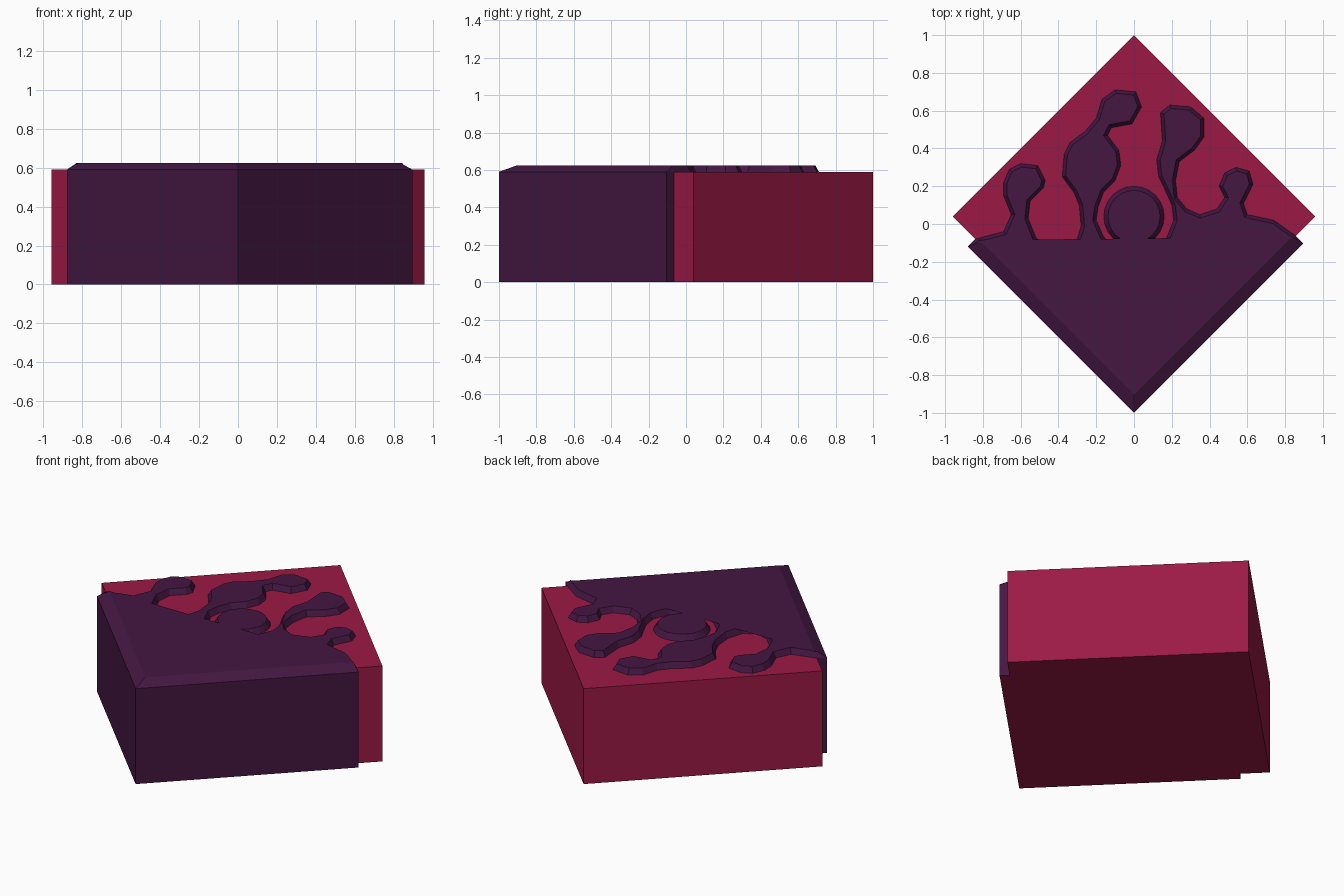
import bpy, bmesh, math
from mathutils import Vector

if "Cube" in bpy.data.objects:
    bpy.data.objects.remove(bpy.data.objects["Cube"])

BODY_H, TOP_H = 0.59, 0.624


def material(name, color):
    m = bpy.data.materials.new(name)
    m.diffuse_color = color
    m.use_nodes = True
    m.node_tree.nodes["Principled BSDF"].inputs["Base Color"].default_value = m.diffuse_color
    return m


RED = material("crimson", (0.33, 0.010, 0.060, 1))
PURPLE = material("dark_purple", (0.058, 0.0085, 0.054, 1))


def loft(name, low, high, z0, z1, mats, bottom=True):
    """Solid between two matching outlines; the last material goes on the underside."""
    bm = bmesh.new()
    a = [bm.verts.new((x, y, z0)) for x, y in low]
    b = [bm.verts.new((x, y, z1)) for x, y in high]
    n = len(a)
    for i in range(n):
        j = (i + 1) % n
        bm.faces.new((a[i], a[j], b[j], b[i]))
    bm.faces.new(b)
    if bottom:
        bm.faces.new(a[::-1]).material_index = len(mats) - 1
    bm.normal_update()
    me = bpy.data.meshes.new(name)
    bm.to_mesh(me)
    bm.free()
    for m in mats:
        me.materials.append(m)
    ob = bpy.data.objects.new(name, me)
    bpy.context.collection.objects.link(ob)
    return ob


def inset(pts, dists):
    """Move each edge of a counter-clockwise outline inward by its own distance."""
    n, out = len(pts), []
    for i in range(n):
        p, q, r = (Vector(pts[k % n]) for k in (i - 1, i, i + 1))
        d1, d2 = (q - p).normalized(), (r - q).normalized()
        n1, n2 = Vector((-d1.y, d1.x)), Vector((-d2.y, d2.x))
        a, b = dists[i - 1], dists[i]
        det = n1.x * n2.y - n1.y * n2.x
        if abs(det) < 0.05:
            out.append(q + n1 * a)
        else:
            out.append(q + Vector(((a * n2.y - b * n1.y) / det,
                                   (b * n1.x - a * n2.x) / det)))
    return out


# Square body standing corner-forward
square = [(0, -0.92), (0.96, 0.04), (0, 1), (-0.96, 0.04)]
loft("body", square, square, 0, BODY_H, [RED])

# Two-sided front wall, its underside in the body colour
left, front, right = (-0.88, -0.12), (0, -1), (0.897, -0.103)
right_in, left_in = (0.857, -0.063), (-0.84, -0.08)
wall = [left, front, right, right_in, (0, -0.92), left_in]
loft("front_wall", wall, wall, 0, BODY_H, [PURPLE, RED])

# Dripping top layer: outline in hundredths, left to right
drips = [
    (-69, -4), (-65, 5), (-69, 15), (-69, 22), (-66, 29), (-60, 32), (-51, 31),
    (-47, 23), (-48, 19), (-55, 12), (-56, 3), (-52, -7), (-46, -13), (-39, -15),
    (-31, -11), (-28, -1), (-29, 10), (-32, 17), (-38, 25), (-37, 37), (-34, 43),
    (-26, 49), (-20, 56), (-17, 66), (-10, 71), (1, 70), (4, 62), (-1, 53),
    (-12, 51), (-14, 47), (-8, 39), (-7, 31), (-10, 23), (-16, 17), (-19, 9),
    (-20, 2), (-16, -7), (-10, -13), (0, -16.5), (11, -14), (17, -8), (21, 2),
    (20, 10), (16, 19), (13, 25), (12, 34), (15, 44), (14, 59), (19, 63),
    (30, 62), (37, 56), (37, 46), (32, 39), (24, 33), (22, 23), (23, 14),
    (28, 8), (35, 5), (44, 8), (48, 14), (45, 20), (48, 27), (54, 30),
    (61, 28), (63, 21), (58, 11), (60, 5), (74, 2)]
outline = [left, front, right, right_in]
outline += [(x / 100, y / 100) for x, y in reversed(drips)] + [left_in]
dists = [0.067, 0.067] + [0.018] * (len(outline) - 2)
loft("drip_layer", outline, inset(outline, dists), BODY_H, TOP_H, [PURPLE], bottom=False)


# Round button in the middle
def circle(r, n=24):
    return [(r * math.cos(math.tau * i / n), 0.04 + r * math.sin(math.tau * i / n))
            for i in range(n)]


loft("button", circle(0.16), circle(0.138), BODY_H, TOP_H, [PURPLE], bottom=False)
